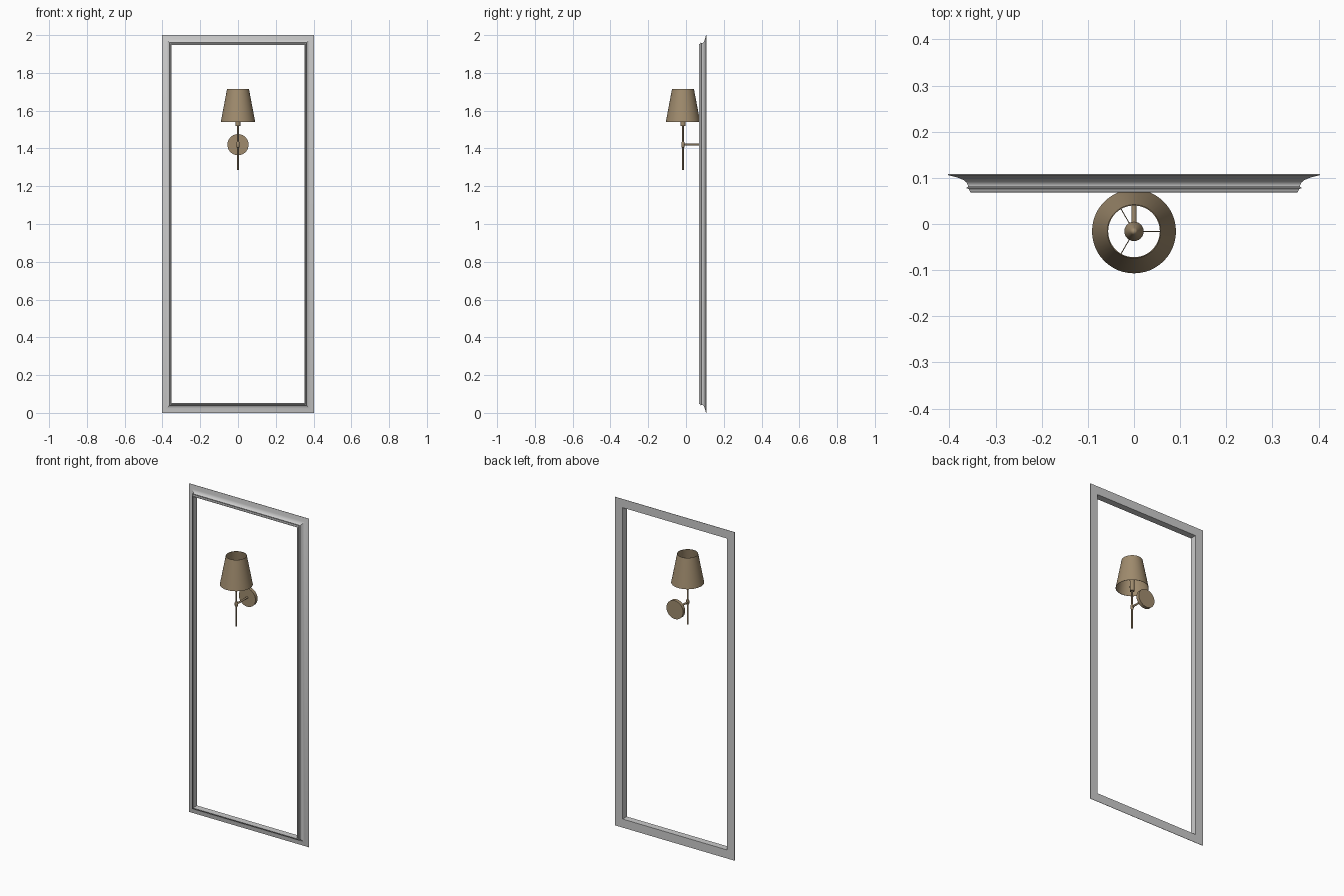
import bpy, bmesh, math
from mathutils import Matrix, Vector

cube = bpy.data.objects.get("Cube")
if cube:
    bpy.data.objects.remove(cube, do_unlink=True)


def material(name, rgb):
    mat = bpy.data.materials.new(name)
    mat.use_nodes = True
    mat.diffuse_color = (*rgb, 1)
    mat.node_tree.nodes["Principled BSDF"].inputs["Base Color"].default_value = (*rgb, 1)
    return mat


GREY = material("pale grey paint", (0.60, 0.60, 0.60))
BRASS = material("antique brass", (0.35, 0.26, 0.155))
LAMP_Y = -0.016


def finish(name, bm, mat):
    bmesh.ops.recalc_face_normals(bm, faces=bm.faces)
    mesh = bpy.data.meshes.new(name)
    bm.to_mesh(mesh)
    bm.free()
    obj = bpy.data.objects.new(name, mesh)
    bpy.context.collection.objects.link(obj)
    mesh.materials.append(mat)
    bpy.ops.object.select_all(action='DESELECT')
    obj.select_set(True)
    bpy.context.view_layer.objects.active = obj
    bpy.ops.object.shade_smooth_by_angle(angle=math.radians(30))
    return obj


def lathe(name, profile, closed=False, sides=48):
    """Turn (radius, z) points about the lamp's vertical axis."""
    bm = bmesh.new()
    verts = [bm.verts.new((r, LAMP_Y, z)) for r, z in profile]
    pairs = list(zip(verts, verts[1:]))
    if closed:
        pairs.append((verts[-1], verts[0]))
    edges = [bm.edges.new(p) for p in pairs]
    bmesh.ops.spin(bm, geom=verts + edges, cent=(0, LAMP_Y, 0), axis=(0, 0, 1),
                   angle=math.tau, steps=sides)
    bmesh.ops.remove_doubles(bm, verts=bm.verts, dist=1e-5)
    return finish(name, bm, BRASS)


def rod(name, start, end, radius, sides=24):
    """Capped cylinder between two points."""
    a, b = Vector(start), Vector(end)
    turn = (b - a).to_track_quat('Z', 'Y').to_matrix().to_4x4()
    bm = bmesh.new()
    bmesh.ops.create_cone(bm, cap_ends=True, segments=sides, radius1=radius, radius2=radius,
                          depth=(b - a).length, matrix=Matrix.Translation((a + b) / 2) @ turn)
    return finish(name, bm, BRASS)


# Mitred moulding frame: (inset from outer edge, y) swept round the rectangle
moulding = [(0, 0.108), (0, 0.106), (0.012, 0.103), (0.024, 0.0995), (0.034, 0.095),
            (0.040, 0.090), (0.043, 0.084), (0.043, 0.081), (0.040, 0.079), (0.040, 0.077),
            (0.045, 0.076), (0.048, 0.069), (0.052, 0.068), (0.052, 0.108)]
bm = bmesh.new()
loops = []
for inset, y in moulding:
    w, h = 0.403 - inset, 1 - inset
    loops.append([bm.verts.new((sx * w, y, 1 + sz * h))
                  for sx, sz in ((-1, -1), (1, -1), (1, 1), (-1, 1))])
for i, loop in enumerate(loops):
    following = loops[(i + 1) % len(loops)]
    for j in range(4):
        k = (j + 1) % 4
        bm.faces.new((loop[j], loop[k], following[k], following[j]))
finish("moulding_frame", bm, GREY)

# Wall plate and arm
rod("wall_plate", (0, 0.088, 1.42), (0, 0.108, 1.42), 0.056, 48)
rod("arm", (0, LAMP_Y, 1.42), (0, 0.09, 1.42), 0.0055)

# Stem with its joint collar
rod("stem", (0, LAMP_Y, 1.285), (0, LAMP_Y, 1.53), 0.005)
lathe("stem_joint", [(0, 1.402), (0.006, 1.404), (0.009, 1.412), (0.009, 1.428),
                     (0.006, 1.436), (0, 1.438)], sides=24)

# Socket and tapered bulb
rod("socket", (0, LAMP_Y, 1.52), (0, LAMP_Y, 1.59), 0.013)
lathe("bulb", [(0, 1.585), (0.013, 1.585), (0.021, 1.605), (0.017, 1.625),
               (0.008, 1.65), (0, 1.665)], sides=24)

# Open tapered shade and the three wires that carry it
lathe("lamp_shade", [(0.091, 1.54), (0.058, 1.715), (0.056, 1.715), (0.089, 1.54)], closed=True)
for i in range(3):
    a = i * math.tau / 3
    rod(f"shade_wire_{i + 1}", (0, LAMP_Y, 1.59),
        (0.079 * math.cos(a), LAMP_Y + 0.079 * math.sin(a), 1.59), 0.001, 8)
